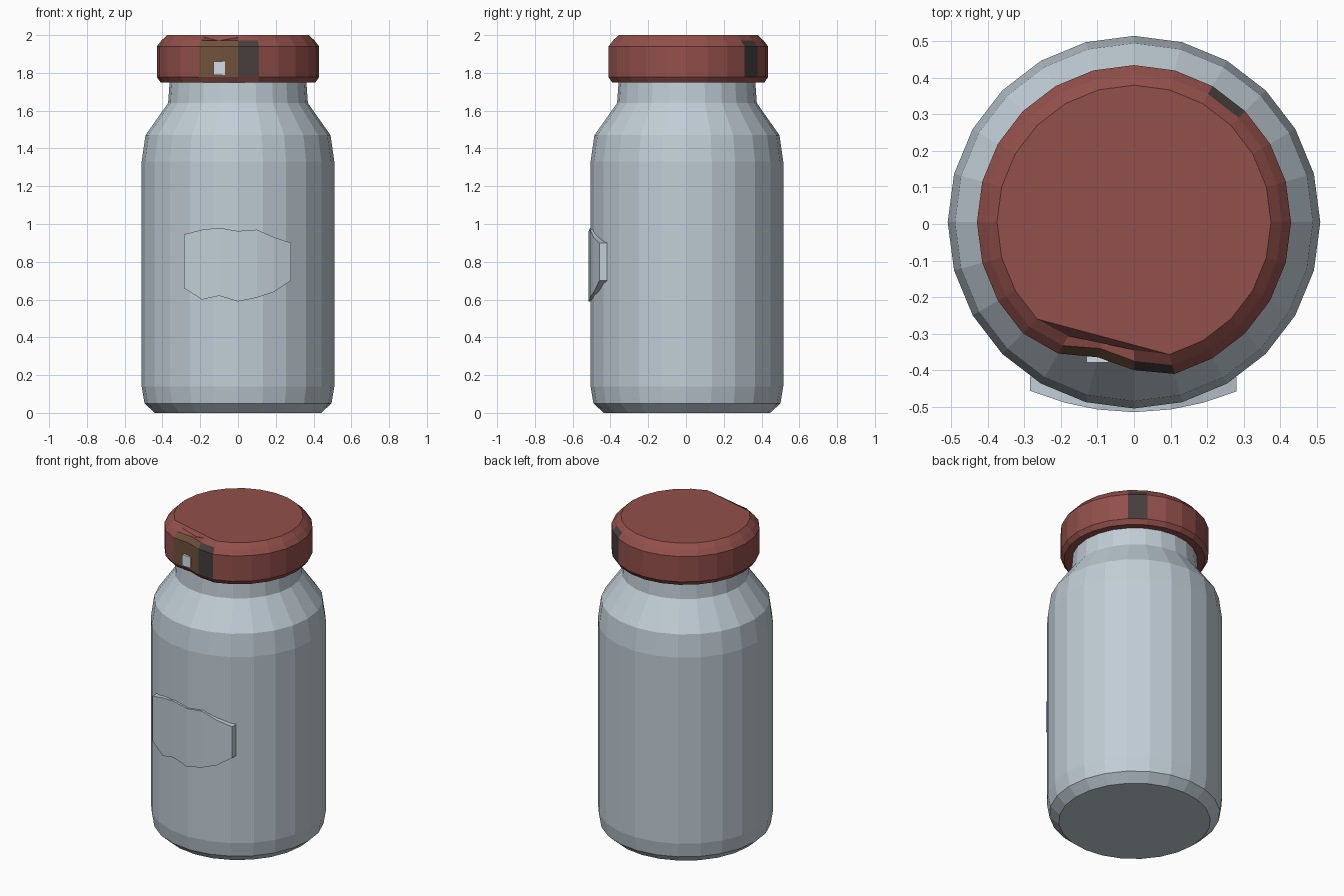
import bpy, bmesh
from math import sin, cos, radians

cube = bpy.data.objects.get("Cube")
if cube:
    bpy.data.objects.remove(cube, do_unlink=True)

SEGMENTS = 24
STEP = 360 / SEGMENTS
CENTRE_Y = 0.005


def material(name, rgb):
    mat = bpy.data.materials.new(name)
    mat.use_nodes = True
    colour = (*rgb, 1)
    mat.diffuse_color = colour
    mat.node_tree.nodes["Principled BSDF"].inputs["Base Color"].default_value = colour
    return mat


GLASS = material("pale blue grey", (0.53, 0.61, 0.67))
RED = material("dull red", (0.29, 0.08, 0.07))
OLIVE = material("olive brown", (0.16, 0.085, 0.045))
DARK = material("charcoal", (0.062, 0.048, 0.046))
PALE = material("pale chip", (0.66, 0.74, 0.80))


def finish(bm, name, mats):
    bmesh.ops.recalc_face_normals(bm, faces=bm.faces[:])
    mesh = bpy.data.meshes.new(name)
    bm.to_mesh(mesh)
    bm.free()
    for mat in mats:
        mesh.materials.append(mat)
    obj = bpy.data.objects.new(name, mesh)
    bpy.context.scene.collection.objects.link(obj)
    return obj


def lathe(bm, profile, dent={}):
    """Revolve (radius, z); dent maps a segment to (push in, drop of the top)."""
    rings = []
    for r, z in profile:
        ring = []
        for i in range(SEGMENTS):
            push, drop = dent.get(i, (0, 0))
            a = radians(i * STEP)
            rr = r - push
            zz = z - (drop if z > 1.99 else 0)
            ring.append(bm.verts.new((rr * cos(a), rr * sin(a) + CENTRE_Y, zz)))
        rings.append(ring)
    bands = []
    for low, high in zip(rings, rings[1:]):
        bands.append([bm.faces.new((low[i], low[(i + 1) % SEGMENTS],
                                    high[(i + 1) % SEGMENTS], high[i]))
                      for i in range(SEGMENTS)])
    return rings, bands


# Glass body with rounded shoulder and narrow neck
bm = bmesh.new()
rings, _ = lathe(bm, [(0.44, 0), (0.495, 0.05), (0.51, 0.14), (0.51, 1.33),
                      (0.49, 1.47), (0.37, 1.64), (0.36, 1.78)])
bm.faces.new(rings[0])
bm.faces.new(rings[-1])
finish(bm, "jar_body", [GLASS])

# Lid with a dent at the front
bm = bmesh.new()
dent = {16: (0.015, 0.01), 17: (0.047, 0.035), 18: (0.025, 0.012)}
rings, bands = lathe(bm, [(0.35, 1.755), (0.41, 1.75), (0.43, 1.778), (0.43, 1.94),
                          (0.405, 1.972), (0.375, 2.0)], dent)
top = rings[-1]
bm.faces.new([v for i, v in enumerate(top) if i not in dent])
bm.faces.new(top[15:20])
bm.faces.new(rings[0])
# Painted patches: worn front panels, a dark strip beside them and one behind
for band in bands[2:4]:
    for segment, slot in ((16, 1), (17, 1), (18, 2), (3, 2)):
        band[segment].material_index = slot
finish(bm, "lid", [RED, OLIVE, DARK])


def prism(name, outline, front, depth, mat):
    """Plate with an (x, z) outline whose front follows y = front(x)."""
    bm = bmesh.new()
    near = [bm.verts.new((x, front(x), z)) for x, z in outline]
    far = [bm.verts.new((x, front(x) + depth, z)) for x, z in outline]
    n = len(outline)
    half = n // 2
    for side in (near, far):
        for i in range(half - 1):
            bm.faces.new((side[i], side[i + 1], side[n - 2 - i], side[n - 1 - i]))
    for i in range(n):
        j = (i + 1) % n
        bm.faces.new((near[i], near[j], far[j], far[i]))
    return finish(bm, name, [mat])


# Small pale chip in the dent
prism("lid_chip", [(-0.13, 1.79), (-0.07, 1.79), (-0.07, 1.86), (-0.13, 1.86)],
      lambda x: -0.379, 0.02, PALE)

# Ragged label wrapped over the front
columns = [(-0.285, 0.66, 0.945), (-0.19, 0.6, 0.97), (-0.1, 0.62, 0.98),
           (0, 0.59, 0.963), (0.1, 0.61, 0.97), (0.19, 0.64, 0.93), (0.28, 0.7, 0.9)]
outline = [(x, low) for x, low, _ in columns] + [(x, high) for x, _, high in reversed(columns)]
prism("front_label", outline, lambda x: -0.515 + 0.72 * x * x, 0.04, GLASS)
